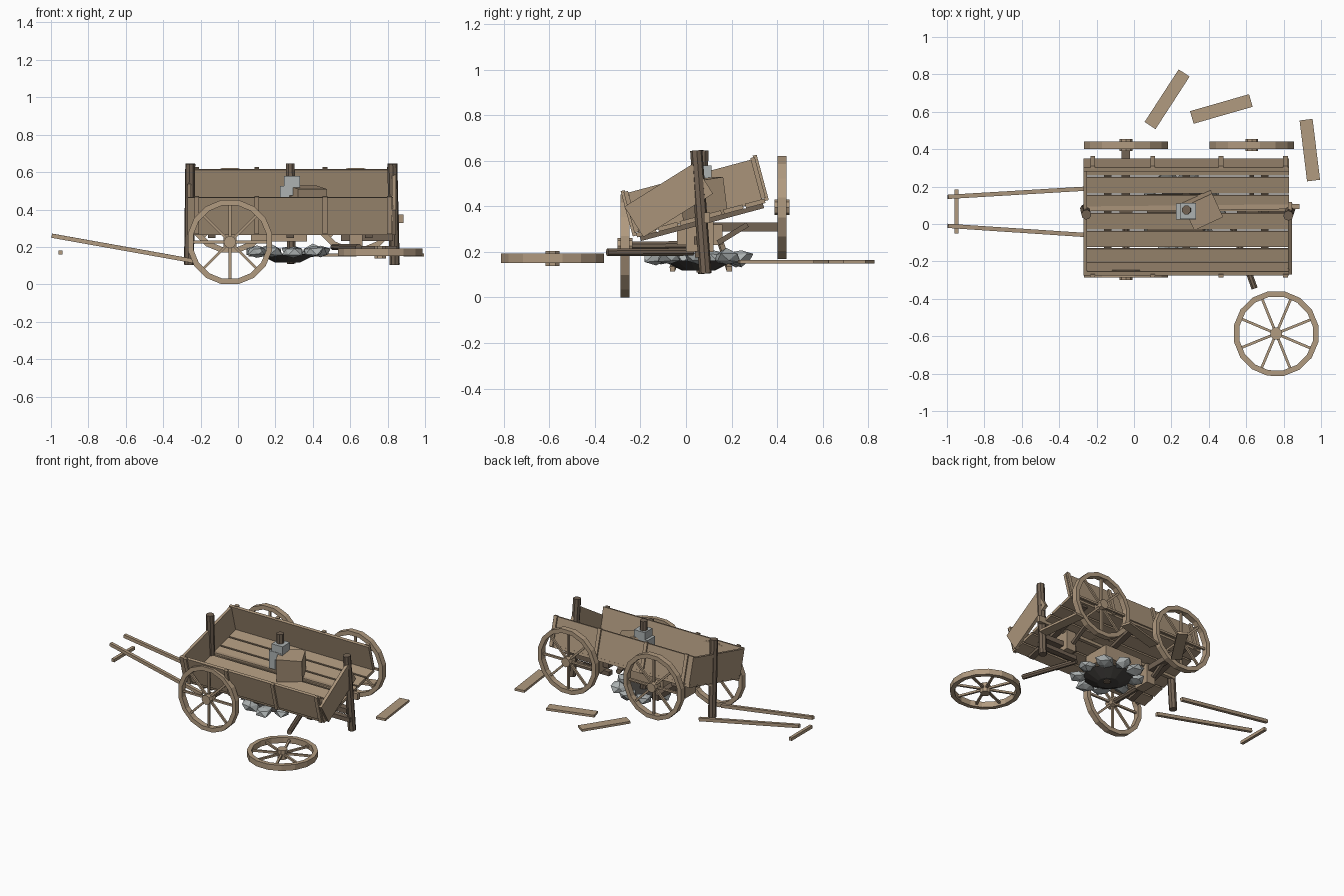
import bpy, bmesh, math, random
from math import radians, pi, cos, sin
from mathutils import Vector, Matrix, Euler

random.seed(4)
if "Cube" in bpy.data.objects:
    bpy.data.objects.remove(bpy.data.objects["Cube"], do_unlink=True)


def material(name, rgb):
    m = bpy.data.materials.new(name)
    m.use_nodes = True
    m.diffuse_color = (*rgb, 1)
    m.node_tree.nodes["Principled BSDF"].inputs["Base Color"].default_value = (*rgb, 1)
    return m


light = material("light_wood", (0.44, 0.325, 0.215))
wood = material("wagon_wood", (0.40, 0.295, 0.195))
dark = material("dark_wood", (0.17, 0.125, 0.088))
stone = material("grey_stone", (0.42, 0.45, 0.45))
ash = material("ash", (0.06, 0.055, 0.05))


def finish(name, bm, mat, matrix=Matrix()):
    bm.transform(matrix)
    bmesh.ops.recalc_face_normals(bm, faces=bm.faces)
    mesh = bpy.data.meshes.new(name)
    bm.to_mesh(mesh)
    bm.free()
    mesh.materials.append(mat)
    ob = bpy.data.objects.new(name, mesh)
    bpy.context.collection.objects.link(ob)
    return ob


def place(loc, rot=(0, 0, 0)):
    return Matrix.Translation(loc) @ Euler([radians(a) for a in rot]).to_matrix().to_4x4()


def add_box(bm, loc, size, rot=(0, 0, 0)):
    m = place(loc, rot) @ Matrix.Diagonal((*size, 1))
    bmesh.ops.create_cube(bm, size=1, matrix=m)


def box(name, loc, size, mat, rot=(0, 0, 0), parent=Matrix()):
    bm = bmesh.new()
    add_box(bm, loc, size, rot)
    return finish(name, bm, mat, parent)


def rod(name, a, b, radius, mat, sides=8):
    a, b = Vector(a), Vector(b)
    bm = bmesh.new()
    bmesh.ops.create_cone(bm, cap_ends=True, segments=sides, radius1=radius,
                          radius2=radius, depth=(b - a).length,
                          matrix=Matrix.Rotation(pi / sides, 4, "Z"))
    turn = (b - a).to_track_quat("Z", "Y").to_matrix().to_4x4()
    return finish(name, bm, mat, Matrix.Translation((a + b) / 2) @ turn)


# Wheel: square-section rim, eight spokes and a hub, axis along local z
def wheel(name, loc, rot):
    bm = bmesh.new()
    n, outer, inner, half = 16, 0.23, 0.2, 0.02
    rings = []
    for i in range(n):
        a = 2 * pi * (i + 0.5) / n
        rings.append([bm.verts.new((r * cos(a), r * sin(a), z)) for r, z in
                      ((outer, -half), (outer, half), (inner, half), (inner, -half))])
    for i in range(n):
        p, q = rings[i], rings[(i + 1) % n]
        for j in range(4):
            k = (j + 1) % 4
            bm.faces.new((p[j], q[j], q[k], p[k]))
    for i in range(8):
        a = i * pi / 4
        add_box(bm, (0.11 * cos(a), 0.11 * sin(a), 0), (0.18, 0.014, 0.014), (0, 0, i * 45))
    bmesh.ops.create_cone(bm, cap_ends=True, segments=8, radius1=0.034,
                          radius2=0.034, depth=0.066)
    finish(name, bm, light, place(loc, rot))


wheel("front_wheel", (-0.043, -0.267, 0.226), (90, 0, 0))
wheel("back_wheel_1", (-0.043, 0.422, 0.395), (90, 0, 0))
wheel("back_wheel_2", (0.63, 0.422, 0.395), (90, 0, 0))
wheel("fallen_wheel", (0.76, -0.586, 0.172), (0, 0, 22))

# Tilted wagon bed: floor planks, sides, stakes and end board
bed = place((0.28, 0.066, 0.344), (15, 0, 0))
for i in range(6):
    box(f"floor_plank_{i + 1}", (0, (i - 2.5) * 0.099, 0.005), (1.10, 0.088, 0.02), wood, parent=bed)
for x in (-0.42, 0, 0.42):
    box("floor_crosspiece", (x, 0, -0.015), (0.04, 0.56, 0.02), dark, parent=bed)
for s, side in ((-1, "front"), (1, "back")):
    box(side + "_side_board", (0, s * 0.288, 0.11), (1.10, 0.02, 0.186), wood, parent=bed)
    for x in (-0.50, -0.18, 0.185, 0.53):
        box(side + "_stake", (x, s * 0.3, 0.107), (0.025, 0.018, 0.206), light, parent=bed)
box("closed_end_board", (-0.54, 0, 0.1), (0.02, 0.56, 0.19), wood, parent=bed)
box("broken_end_board", (0.835, -0.076, 0.427), (0.022, 0.36, 0.158), wood, (32, 0, 0))

# Upright posts
rod("end_post_1", (-0.262, 0.08, 0.105), (-0.255, 0.05, 0.645), 0.027, dark)
rod("end_post_2", (0.838, 0.085, 0.105), (0.825, 0.045, 0.645), 0.027, dark)
rod("middle_post", (0.285, 0.07, 0.11), (0.28, 0.075, 0.645), 0.025, dark)

# Centre beam through the floor
box("centre_beam", (0.31, 0.087, 0.35), (1.15, 0.026, 0.045), wood, (0, 0, 0.6))

# Metal bracket and wooden block around the middle post
box("bracket_top", (0.288, 0.07, 0.553), (0.085, 0.085, 0.052), stone)
box("bracket_middle", (0.278, 0.067, 0.501), (0.105, 0.085, 0.052), stone)
box("bracket_leg", (0.25, 0.055, 0.44), (0.05, 0.06, 0.075), stone)
box("loose_block", (0.365, 0.075, 0.435), (0.17, 0.14, 0.17), wood, (8, 0, 25))
box("under_block", (0.22, 0.06, 0.275), (0.3, 0.2, 0.09), wood)

# Axles, braces and the snapped axle
box("back_axle", (-0.043, 0.24, 0.31), (0.045, 0.34, 0.04), dark)
for x in (-0.043, 0.63):
    rod("axle_brace", (x, 0.14, 0.24), (x, 0.27, 0.32), 0.016, dark, 4)
    box("axle_block", (x, 0.06, 0.27), (0.07, 0.12, 0.14), wood)
rod("front_axle_stub", (-0.043, -0.25, 0.226), (-0.043, 0.05, 0.23), 0.02, dark)
rod("snapped_axle", (0.645, -0.345, 0.198), (0.51, 0.03, 0.2), 0.018, dark)
box("undercarriage_rail", (0.69, 0.06, 0.25), (0.28, 0.05, 0.035), dark)
box("undercarriage_low_rail", (0.7, 0.06, 0.19), (0.3, 0.04, 0.03), dark)

# Pulling shafts and loose crossbar
rod("shaft_1", (-0.24, 0.19, 0.125), (-0.995, 0.145, 0.26), 0.016, light, 4)
rod("shaft_2", (-0.24, -0.06, 0.125), (-0.995, -0.01, 0.26), 0.016, light, 4)
rod("shaft_crossbar", (-0.95, -0.05, 0.17), (-0.95, 0.185, 0.17), 0.015, light, 4)

# Boards lying on the ground
for i, (x, y, length, angle) in enumerate(((0.177, 0.667, 0.335, 57),
                                           (0.467, 0.615, 0.328, 16),
                                           (0.94, 0.395, 0.328, 97))):
    box(f"loose_board_{i + 1}", (x, y, 0.157), (length, 0.07, 0.016), light, (0, 0, angle))

# Fire pit: shallow ash bowl ringed by rough stones
bm = bmesh.new()
bmesh.ops.create_cone(bm, cap_ends=True, segments=14, radius1=0.07, radius2=0.16, depth=0.045)
finish("ash_bowl", bm, ash, place((0.265, 0.055, 0.14)))
for i in range(9):
    a = 2 * pi * i / 9
    bm = bmesh.new()
    bmesh.ops.create_icosphere(bm, subdivisions=1, radius=0.063)
    for v in bm.verts:
        v.co *= random.uniform(0.7, 1.2)
        v.co.z *= 0.6
    finish(f"pit_stone_{i + 1}", bm, stone,
           place((0.265 + 0.175 * cos(a), 0.055 + 0.19 * sin(a), 0.175), (0, 0, i * 50)))
